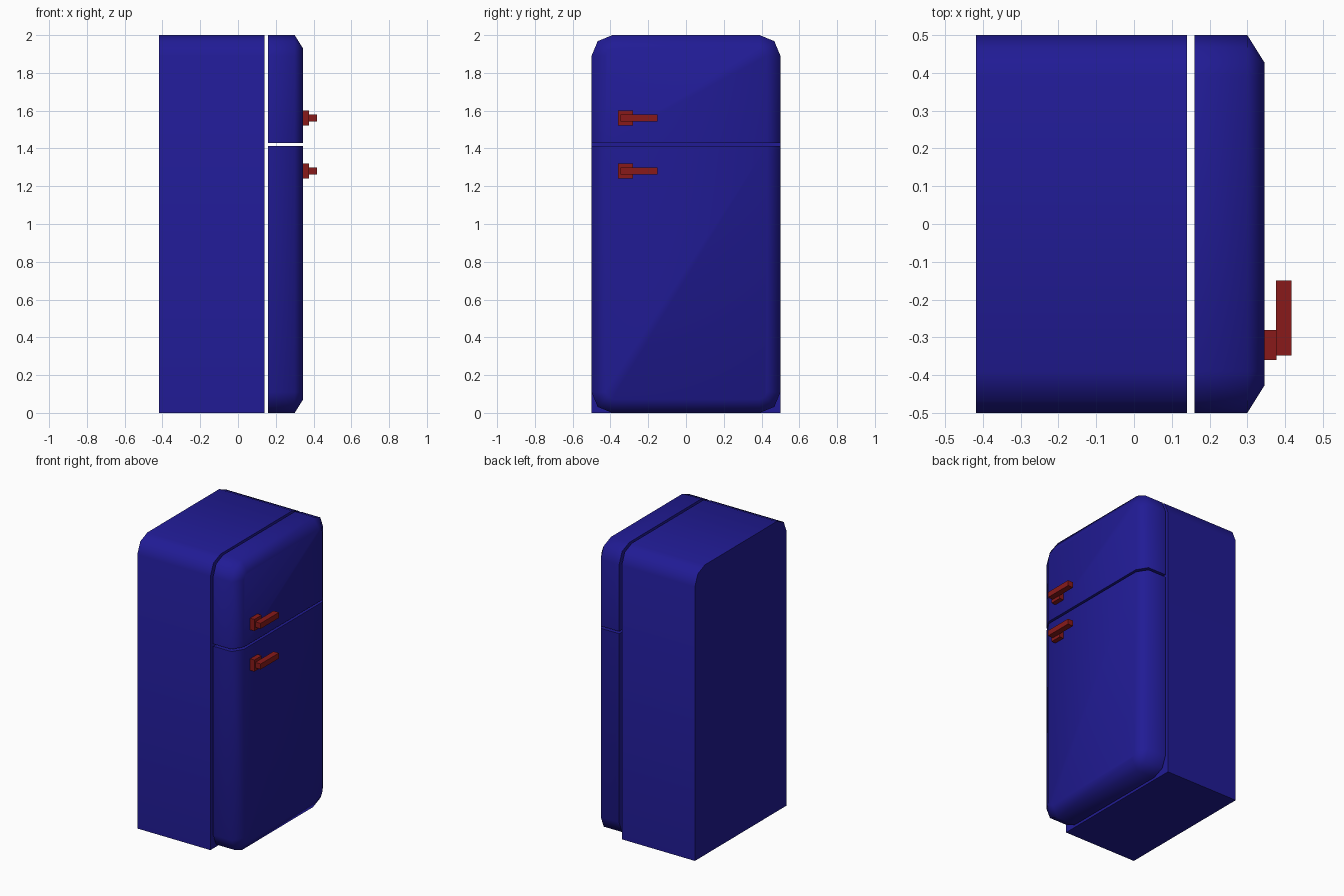
import bpy, bmesh, math

if "Cube" in bpy.data.objects:
    bpy.data.objects.remove(bpy.data.objects["Cube"])

def material(name, color):
    m = bpy.data.materials.new(name)
    m.diffuse_color = color
    m.use_nodes = True
    m.node_tree.nodes["Principled BSDF"].inputs["Base Color"].default_value = m.diffuse_color
    return m

BLUE = material("blue_paint", (0.015, 0.011, 0.30, 1))
RED = material("red_paint", (0.25, 0.01, 0.01, 1))

def outline(w, z0, z1, r_bottom, r_top):
    """Closed (y, z) outline with two-segment rounded corners; radius 0 is sharp."""
    pts = []
    for sy, z, r, start in ((1, z0, r_bottom, -90), (1, z1, r_top, 0),
                            (-1, z1, r_top, 90), (-1, z0, r_bottom, 180)):
        sz = 1 if z == z1 else -1
        steps = 3 if r else 1
        for i in range(steps):
            a = math.radians(start + 45 * i)
            pts.append((sy * (w - r) + r * math.cos(a), z - sz * r + r * math.sin(a)))
    return pts

def loft(name, rings, mat):
    """Skin a list of (x, outline) rings and cap both ends."""
    bm = bmesh.new()
    loops = [[bm.verts.new((x, y, z)) for y, z in pts] for x, pts in rings]
    n = len(loops[0])
    for a, b in zip(loops, loops[1:]):
        for i in range(n):
            j = (i + 1) % n
            bm.faces.new((a[i], a[j], b[j], b[i]))
    bm.faces.new(loops[0][::-1])
    bm.faces.new(loops[-1])
    bmesh.ops.recalc_face_normals(bm, faces=bm.faces)
    me = bpy.data.meshes.new(name)
    bm.to_mesh(me)
    bm.free()
    me.materials.append(mat)
    ob = bpy.data.objects.new(name, me)
    bpy.context.collection.objects.link(ob)
    return ob

def smooth(ob):
    bpy.ops.object.select_all(action='DESELECT')
    ob.select_set(True)
    bpy.context.view_layer.objects.active = ob
    bpy.ops.object.shade_smooth_by_angle(angle=math.radians(62))

def box(name, x0, x1, y0, y1, z0, z1, mat):
    pts = [(y0, z0), (y1, z0), (y1, z1), (y0, z1)]
    return loft(name, [(x0, pts), (x1, pts)], mat)

R, INSET = 0.11, 0.072

# Cabinet: rounded top corners, square bottom
body = outline(0.5, 0, 2, 0, R)
smooth(loft("cabinet", [(-0.418, body), (0.14, body)], BLUE))

# Freezer door: rounded at the top, flat where it meets the lower door
full = outline(0.5, 1.428, 2, 0, R)
face = outline(0.5 - INSET, 1.428, 2 - INSET, 0, R - INSET)
smooth(loft("freezer_door", [(0.16, full), (0.30, full), (0.345, face)], BLUE))

# Fridge door: rounded at the bottom, flat at the top
full = outline(0.5, 0, 1.412, R, 0)
face = outline(0.5 - INSET, INSET, 1.412, R - INSET, 0)
smooth(loft("fridge_door", [(0.16, full), (0.30, full), (0.345, face)], BLUE))

# Handles: square mount and horizontal bar on each door
for label, z in (("freezer", 1.561), ("fridge", 1.281)):
    box(label + "_handle_mount", 0.344, 0.377, -0.36, -0.28, z - 0.04, z + 0.04, RED)
    box(label + "_handle_bar", 0.376, 0.417, -0.348, -0.15, z - 0.019, z + 0.019, RED)
